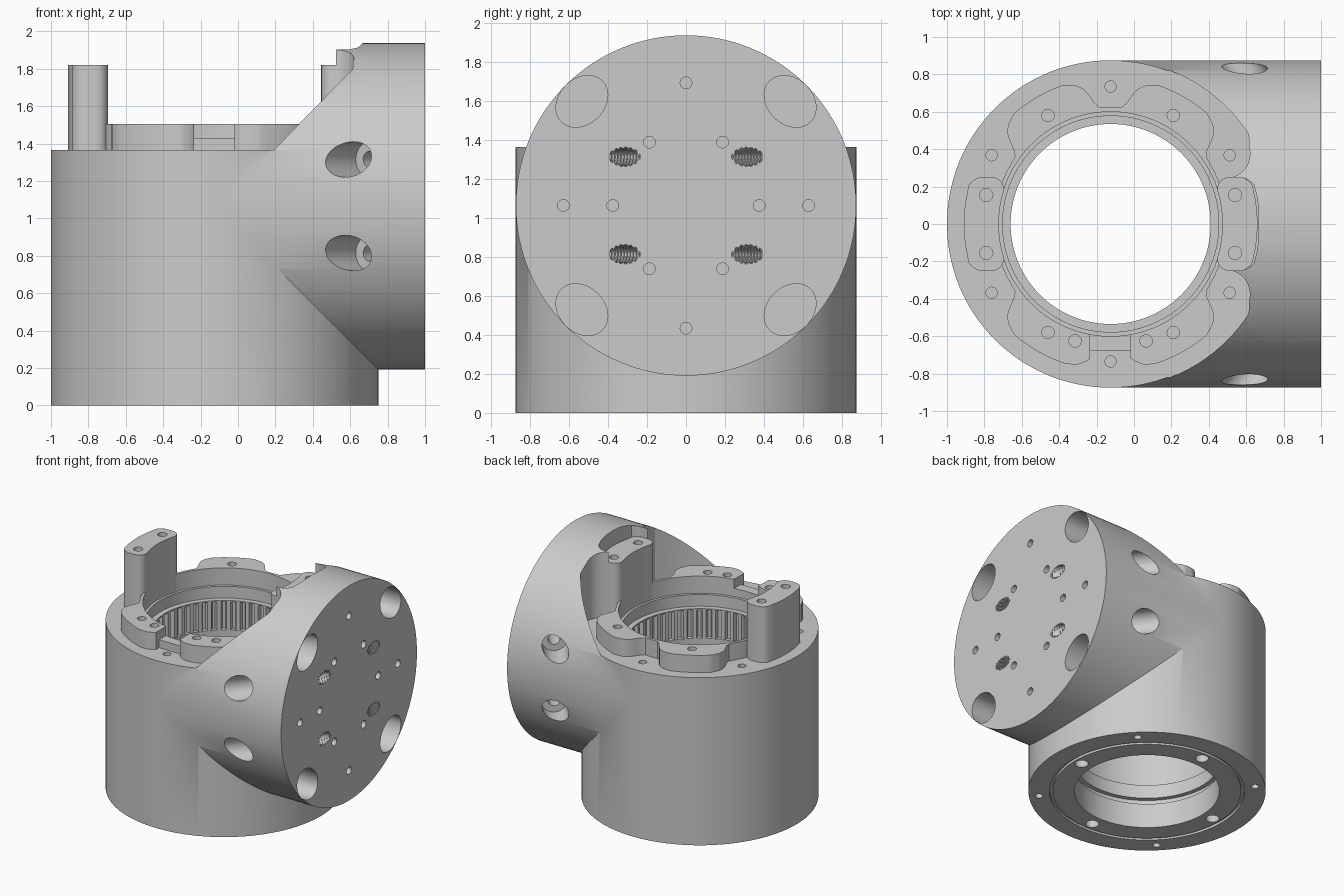
import bpy, bmesh, math
from mathutils import Vector, Matrix

if bpy.data.objects.get("Cube"):
    bpy.data.objects.remove(bpy.data.objects["Cube"])

AXIS = -0.125      # x of the upright barrel
MID = 1.065        # height of the side barrel
R = 0.875
DECK = 1.365

grey = bpy.data.materials.new("machined_grey")
grey.use_nodes = True
grey.diffuse_color = (0.6, 0.6, 0.6, 1)
grey.node_tree.nodes["Principled BSDF"].inputs["Base Color"].default_value = (0.6, 0.6, 0.6, 1)


def make(name, bm):
    bmesh.ops.recalc_face_normals(bm, faces=bm.faces)
    mesh = bpy.data.meshes.new(name)
    bm.to_mesh(mesh)
    bm.free()
    mesh.materials.append(grey)
    obj = bpy.data.objects.new(name, mesh)
    bpy.context.collection.objects.link(obj)
    return obj


def rods(name, radius, ends, seg=24):
    """One mesh holding a cylinder for each pair of end points."""
    bm = bmesh.new()
    for a, b in ends:
        a, b = Vector(a), Vector(b)
        made = bmesh.ops.create_cone(bm, cap_ends=True, segments=seg, radius1=radius,
                                     radius2=radius, depth=(b - a).length)
        turn = (b - a).to_track_quat('Z', 'Y').to_matrix().to_4x4()
        turn.translation = (a + b) / 2
        bmesh.ops.transform(bm, matrix=turn, verts=made["verts"])
    return make(name, bm)


def upright(name, radius, spots, z0, z1, seg=24):
    return rods(name, radius, [((x, y, z0), (x, y, z1)) for x, y in spots], seg)


def prism(name, outline, z0, z1):
    bm = bmesh.new()
    face = bm.faces.new([bm.verts.new((x, y, z0)) for x, y in outline])
    out = bmesh.ops.extrude_face_region(bm, geom=[face])
    bmesh.ops.translate(bm, vec=(0, 0, z1 - z0),
                        verts=[v for v in out["geom"] if isinstance(v, bmesh.types.BMVert)])
    return make(name, bm)


def combine(obj, other, operation='DIFFERENCE'):
    mod = obj.modifiers.new("shape", 'BOOLEAN')
    mod.operation, mod.solver, mod.object = operation, 'EXACT', other
    bpy.context.view_layer.objects.active = obj
    bpy.ops.object.modifier_apply(modifier=mod.name)
    bpy.data.objects.remove(other)


def polar(radius, degrees, cx=AXIS, cy=0):
    a = math.radians(degrees)
    return cx + radius * math.cos(a), cy + radius * math.sin(a)


def finish(obj):
    bpy.ops.object.select_all(action='DESELECT')
    obj.select_set(True)
    bpy.context.view_layer.objects.active = obj
    bpy.ops.object.shade_smooth_by_angle(angle=math.radians(30))


CENTRE = [(AXIS, 0)]

# Two crossing barrels
body = upright("elbow_housing", R, CENTRE, 0, 1.4, 128)
combine(body, rods("side_barrel", R - 0.001, [((AXIS, 0, MID), (1, 0, MID))], 128), 'UNION')

# Pocket above the deck: round, ending in two lobes and a slot for the right post
half = [polar(0.88, a) for a in range(180, 32, -3)]
half += [polar(0.13, a, 0.49, 0.375) for a in range(15, -80, -10)]
half += [(0.56, 0.249), (0.6, 0.243), (0.64, 0.212), (0.657, 0.15), (0.666, 0.08)]
pocket = half + [(x, -y) for x, y in reversed(half[1:])]
combine(body, prism("pocket", pocket, DECK, 2.2))

# Stepped bore with snap ring grooves and an internal gear below a ledge
combine(body, upright("bore", 0.535, CENTRE, -0.1, 2, 96))
for radius, z0, z1 in ((0.578, 1.27, 1.6), (0.57, 0.2, 0.25), (0.57, 0.36, 0.66)):
    combine(body, upright("bore_step", radius, CENTRE, z0, z1, 96))
TEETH = 48
gear = [polar(r, (i + f) * 360 / TEETH) for i in range(TEETH)
        for r, f in ((0.538, 0), (0.538, 0.4), (0.568, 0.55), (0.568, 0.85))]
combine(body, prism("gear_cut", gear, 1.03, 1.26))

# Bottom face: seal groove and two rings of holes
groove = upright("seal_groove", 0.72, CENTRE, -0.1, 0.02, 96)
combine(groove, upright("groove_core", 0.695, CENTRE, -0.2, 0.1, 96))
combine(body, groove)
combine(body, upright("flange_holes", 0.028, [polar(0.8, a) for a in range(45, 360, 90)], -0.1, 0.15))
combine(body, upright("inner_holes", 0.05, [polar(0.63, a) for a in range(0, 360, 90)], -0.1, 0.1))

# Deck screw holes
deck_spots = [polar(0.735, a) for a in range(30, 360, 60)]
combine(body, upright("deck_holes", 0.03, deck_spots, DECK - 0.15, DECK + 0.02))

# End face: flattened corner holes, then small pin holes
for corner in range(45, 360, 90):
    oval = [(0.116 * math.cos(t * math.tau / 48), 0.148 * math.sin(t * math.tau / 48)) for t in range(48)]
    hole = prism("corner_hole", [(x + 0.756, y) for x, y in oval], 0, 0.5)
    hole.data.transform(Matrix.Translation((0.7, 0, MID)) @ Matrix.Rotation(math.pi / 2, 4, 'Y')
                        @ Matrix.Rotation(math.radians(corner), 4, 'Z'))
    combine(body, hole)
pins = [polar(0.376, a, 0) for a in range(0, 360, 60)]
pins += [polar(0.63, a, 0) for a in range(0, 360, 90)]
combine(body, rods("pin_holes", 0.03, [((0.85, y, MID + z), (1.1, y, MID + z)) for y, z in pins]))

# Slanted threaded bolt holes from the barrel sides to the end face
for side in (-1, 1):
    for z in (MID - 0.25, MID + 0.25):
        outer = Vector((0.59, side * 0.838, z))
        inner = Vector((1, side * 0.315, z))
        step = (inner - outer).normalized()
        combine(body, rods("bolt_seat", 0.095, [(outer - step * 0.4, outer + step * 0.185)], 40))
        combine(body, rods("bolt_hole", 0.044, [(outer, inner + step * 0.2)], 32))
        turns = [inner + step * (0.02 * i - 0.3) for i in range(20)]
        combine(body, rods("bolt_thread", 0.05, [(p, p + step * 0.01) for p in turns], 32))
finish(body)

# Scalloped ring on the deck: radius by angle away from each dip
TOP = 1.505
DIP = [(0, 0.622), (5, 0.624), (7.5, 0.65), (9.5, 0.7), (11.5, 0.738), (14, 0.762), (19, 0.785), (90, 0.785)]
FLARE = [(0, 0.72), (8, 0.72), (10, 0.745), (13, 0.77), (17.5, 0.785), (90, 0.785)]


def blend(table, d):
    for (a, ra), (b, rb) in zip(table, table[1:]):
        if d <= b:
            return ra + (rb - ra) * (d - a) / (b - a)


def ring_radius(angle):
    from_side = abs((angle + 90) % 180 - 90)
    if from_side < 30:
        return DIP[0][1]
    dip = blend(DIP, from_side - 30)
    return min(dip, blend(DIP if angle < 180 else FLARE, 90 - from_side))


ring = prism("scalloped_ring", [polar(ring_radius(a), a) for a in range(360)], DECK - 0.01, TOP)
combine(ring, upright("ring_bore", 0.6, CENTRE, 1, 2, 96))


def box(x0, x1, y0, y1):
    return [(x0, y0), (x1, y0), (x1, y1), (x0, y1)]


# Front notch with a low sill
combine(ring, prism("notch", box(-0.235, -0.02, -1, -0.68), 1, 2))
combine(ring, prism("sill", box(-0.235, -0.02, -0.75, -0.5), 1.43, 2))
ring_spots = [polar(0.67, a) for a in (60, 120, 240, 300)] + [(-0.315, -0.625), (0.065, -0.625)]
combine(ring, upright("ring_holes", 0.033, ring_spots, TOP - 0.1, 2))
finish(ring)

# Two bean-shaped posts, mirrored about the upright axis
for name, side in (("right_post", -1), ("left_post", 1)):
    outline = [polar(0.785, a, 0) for a in range(-10, 11, 2)]
    for cx, cy, start in ((0.685, 0.165, 30), (0.635, 0.185, 90), (0.635, -0.185, 180), (0.685, -0.165, 270)):
        rad = 0.085 if cx > 0.65 else 0.065
        end = start + (60 if cx > 0.65 else 90)
        outline += [polar(rad, a, cx, cy) for a in range(start, end + 1, 15)]
    post = prism(name, [(AXIS + side * x, y) for x, y in outline], DECK - 0.01, 1.82)
    combine(post, upright("post_hollow", 0.598, CENTRE, 1, 2, 96))
    spots = [(AXIS + side * 0.665, y) for y in (-0.155, 0.155)]
    combine(post, upright("post_holes", 0.035, spots, 1.7, 2))
    finish(post)
